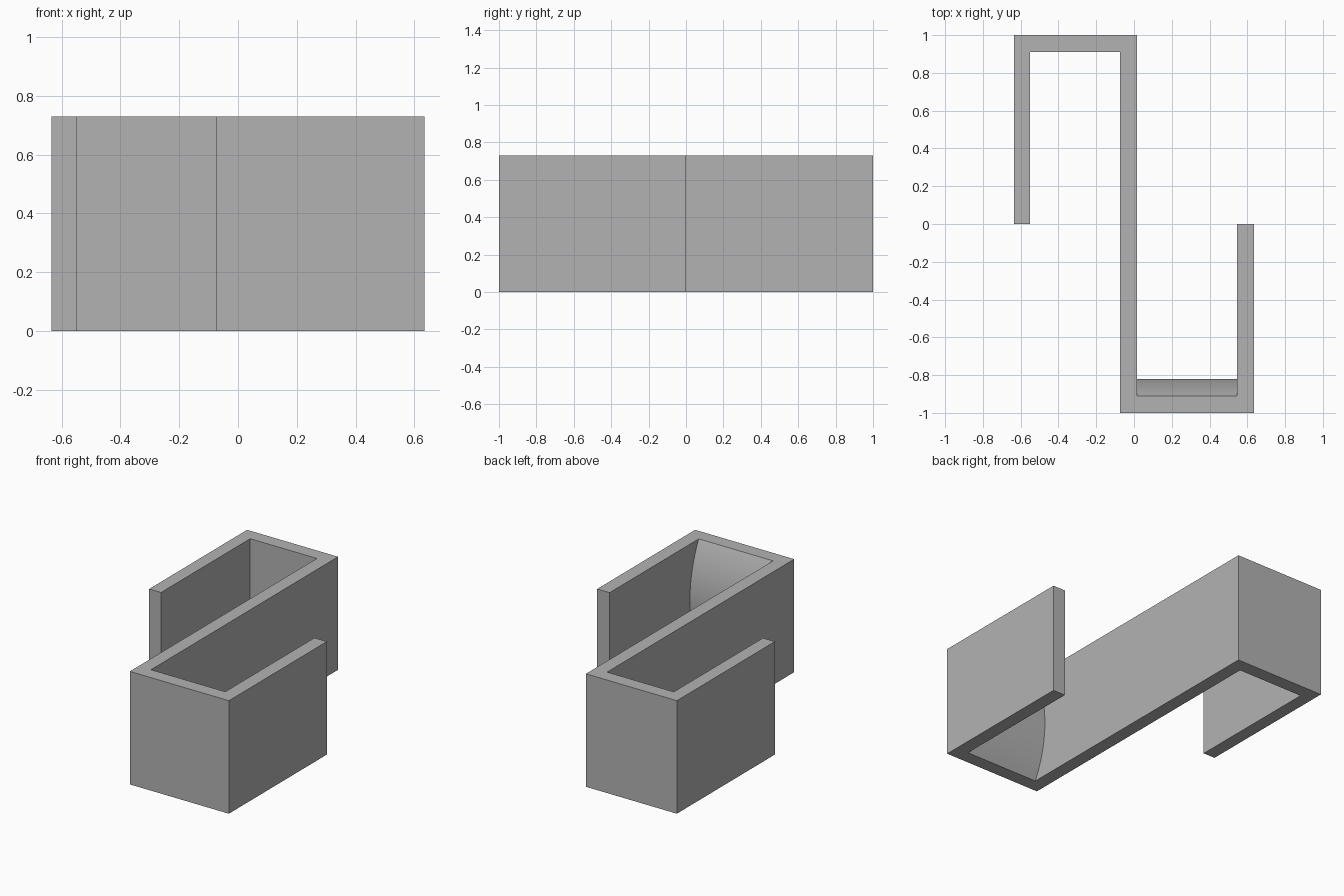
import bpy
import bmesh
import math

if "Cube" in bpy.data.objects:
    bpy.data.objects.remove(bpy.data.objects["Cube"], do_unlink=True)

HEIGHT = 0.73
FRONT_INNER = -0.91
BULGE = 0.09

# Plain grey plastic
grey = bpy.data.materials.new("plain_grey")
grey.use_nodes = True
colour = (0.45, 0.45, 0.45, 1)
grey.diffuse_color = colour
grey.node_tree.nodes["Principled BSDF"].inputs["Base Color"].default_value = colour

# S-shaped plan: left arm, back wall, long middle wall, front wall, right arm
left_out, left_in = -0.635, -0.55
mid_left, mid_right = -0.073, 0.015
right_in, right_out = 0.546, 0.635
plan = [
    (left_out, 0), (left_in, 0), (left_in, 0.91), (mid_left, 0.91),
    (mid_left, -1), (right_out, -1), (right_out, 0), (right_in, 0),
    (right_in, FRONT_INNER), (mid_right, FRONT_INNER),
    (mid_right, 1), (left_out, 1),
]
bm = bmesh.new()
base = bm.faces.new([bm.verts.new((x, y, 0)) for x, y in plan])
top = bmesh.ops.extrude_face_region(bm, geom=[base], use_keep_orig=True)["geom"]
bmesh.ops.translate(bm, vec=(0, 0, HEIGHT),
                    verts=[g for g in top if isinstance(g, bmesh.types.BMVert)])


# Bulge the inside of the front wall into a shallow arc
def on_inner_front(v):
    return abs(v.co.y - FRONT_INNER) < 1e-4


uprights = [e for e in bm.edges if all(on_inner_front(v) for v in e.verts)
            and abs(e.verts[0].co.z - e.verts[1].co.z) > 0.1]
bmesh.ops.subdivide_edges(bm, edges=uprights, cuts=31)
half = HEIGHT / 2
radius = (half ** 2 + BULGE ** 2) / (2 * BULGE)
for v in bm.verts:
    if on_inner_front(v):
        rise = math.sqrt(radius ** 2 - (v.co.z - half) ** 2)
        v.co.y += rise - (radius - BULGE)
bmesh.ops.recalc_face_normals(bm, faces=bm.faces)

mesh = bpy.data.meshes.new("double_hook")
bm.to_mesh(mesh)
bm.free()
mesh.materials.append(grey)
hook = bpy.data.objects.new("double_hook", mesh)
bpy.context.collection.objects.link(hook)

# Smooth the arc, keep the corners sharp
bpy.ops.object.select_all(action="DESELECT")
hook.select_set(True)
bpy.context.view_layer.objects.active = hook
bpy.ops.object.shade_smooth_by_angle(angle=math.radians(30))
